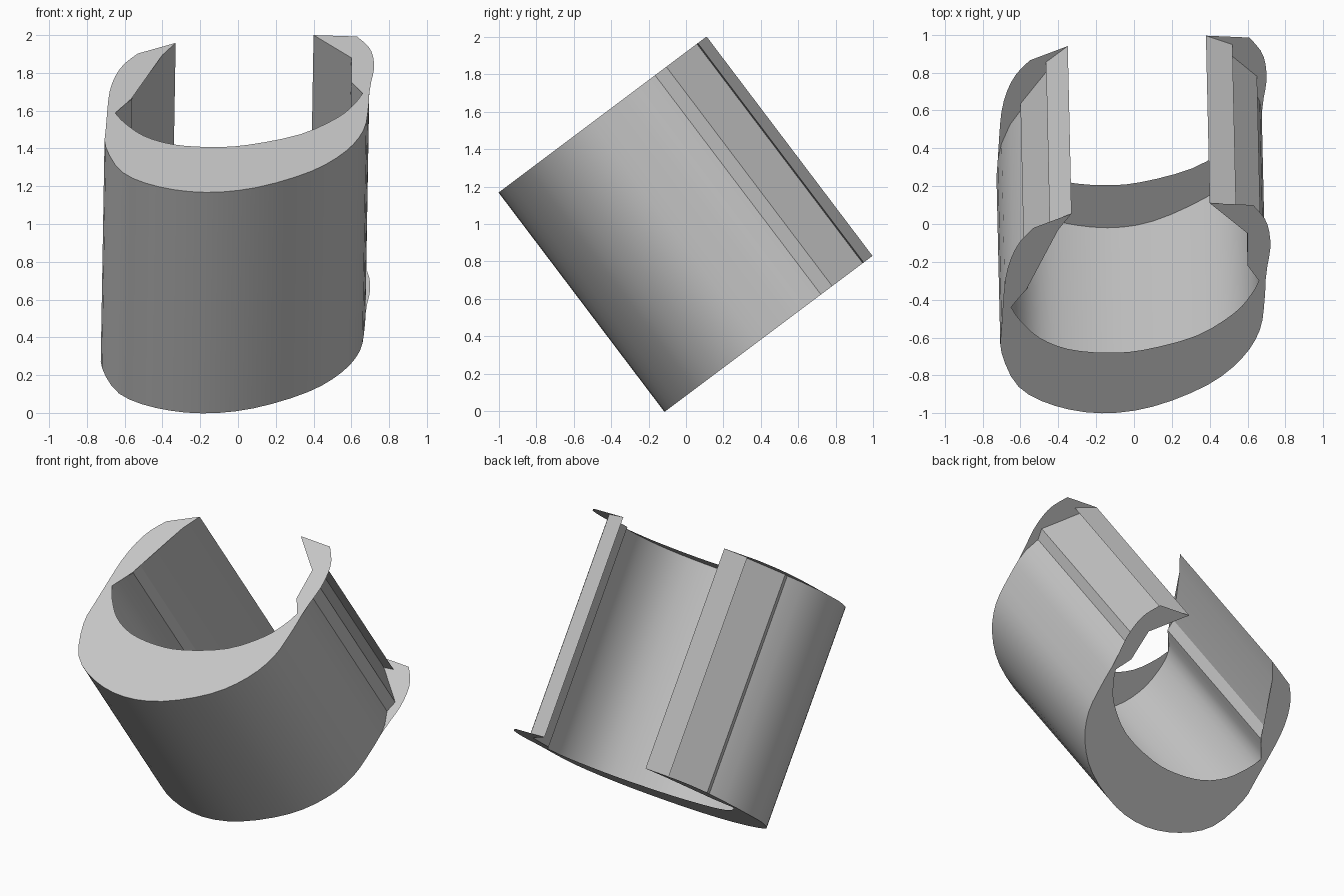
import bpy
import bmesh
from mathutils import Vector

# Remove the default cube
cube = bpy.data.objects.get("Cube")
if cube:
    bpy.data.objects.remove(cube, do_unlink=True)

# Single plain material
grey = bpy.data.materials.new("plain grey")
grey.use_nodes = True
COLOUR = (0.57, 0.57, 0.57, 1)
grey.diffuse_color = COLOUR
grey.node_tree.nodes["Principled BSDF"].inputs["Base Color"].default_value = COLOUR

AXIS = Vector((-0.02, 0.885, -1.17))   # sweep from upper to lower end
SLOPE = 0.75                           # tilt of the end planes


def on_end_plane(point):
    """Lift a plan point onto the tilted upper end plane."""
    x, y = point
    return Vector((x, y, 2 + SLOPE * (y - 0.11)))


def smooth_path(points, steps=3):
    """Catmull-Rom refinement of a coarse curve."""
    pts = [Vector(p) for p in points]
    pts = [2 * pts[0] - pts[1]] + pts + [2 * pts[-1] - pts[-2]]
    out = []
    for a, b, c, d in zip(pts, pts[1:], pts[2:], pts[3:]):
        for i in range(steps):
            t = i / steps
            out.append(0.5 * (2 * b + (c - a) * t + (2 * a - 5 * b + 4 * c - d) * t * t
                              + (3 * b - a - 3 * c + d) * t ** 3))
    return [tuple(p) for p in out] + [tuple(pts[-2])]


def finish(name, bm):
    mesh = bpy.data.meshes.new(name)
    bm.to_mesh(mesh)
    bm.free()
    obj = bpy.data.objects.new(name, mesh)
    mesh.materials.append(grey)
    bpy.context.collection.objects.link(obj)
    bpy.ops.object.select_all(action="DESELECT")
    obj.select_set(True)
    bpy.context.view_layer.objects.active = obj
    bpy.ops.object.shade_smooth_by_angle(angle=0.4)


def swept_wall(name, path):
    """Sweep an open profile along the axis."""
    bm = bmesh.new()
    top = [bm.verts.new(on_end_plane(p)) for p in path]
    low = [bm.verts.new(v.co + AXIS) for v in top]
    for i in range(len(path) - 1):
        bm.faces.new((top[i], low[i], low[i + 1], top[i + 1]))
    finish(name, bm)


def end_cap(name, outline, offset, flip):
    bm = bmesh.new()
    verts = [bm.verts.new(on_end_plane(p) + offset) for p in outline]
    bm.faces.new(verts[::-1] if flip else verts)
    finish(name, bm)


TIP_A, TIP_B = (-0.33, 0.055), (0.4, 0.11)

# Main outer curve, from the -x side round the front to the +x side
outer_arc = smooth_path([
    (-0.70, -0.55), (-0.70, -0.68), (-0.61, -0.86), (-0.42, -0.96), (-0.17, -1.0),
    (0.1, -0.965), (0.39, -0.85), (0.57, -0.71), (0.665, -0.56), (0.69, -0.4), (0.695, -0.3)])

# Rounded lobes found only on the end caps
lobe_a = [TIP_A] + smooth_path(
    [(-0.53, -0.02), (-0.6, -0.09), (-0.65, -0.18), (-0.68, -0.29), (-0.692, -0.42)], 2)
lobe_b = smooth_path(
    [(0.705, -0.22), (0.72, -0.13), (0.715, -0.04), (0.69, 0.03), (0.63, 0.1)], 2) + [TIP_B]

# Recesses of the outer wall, with an overhanging lip at each tip
recess_a = [TIP_A, (-0.445, -0.03), (-0.405, -0.033), (-0.58, -0.25), (-0.575, -0.28),
            (-0.635, -0.36), (-0.68, -0.46)]
recess_b = [(0.685, -0.24), (0.65, -0.165), (0.67, -0.105), (0.47, 0.058), (0.54, 0.063), TIP_B]

# Opening in the end caps, narrower than the shell so the caps form flanges
hole_arc = smooth_path([
    (0.66, -0.3), (0.62, -0.37), (0.53, -0.47), (0.33, -0.59), (0.05, -0.665),
    (-0.15, -0.68), (-0.35, -0.66), (-0.5, -0.6), (-0.6, -0.51), (-0.65, -0.44)])
shoulder_b = [(0.6, -0.05), (0.6, -0.22)]
hole = shoulder_b + hole_arc + [(-0.565, -0.34), (-0.4, -0.03)]

# Inner face of the thin shell
inner_arc = smooth_path([
    (0.663, -0.3), (0.645, -0.46), (0.56, -0.62), (0.4, -0.745), (0.12, -0.87),
    (-0.12, -0.905), (-0.37, -0.875), (-0.53, -0.81), (-0.63, -0.69), (-0.665, -0.56),
    (-0.652, -0.44), (-0.56, -0.34)])

swept_wall("outer_wall", recess_a + outer_arc + recess_b)
swept_wall("inner_wall",
           [TIP_B] + shoulder_b + inner_arc + [(-0.56, -0.28), (-0.4, -0.03), TIP_A])

cap_outline = lobe_a + outer_arc + lobe_b + hole
end_cap("upper_end_cap", cap_outline, Vector(), False)
end_cap("lower_end_cap", cap_outline, AXIS, True)
